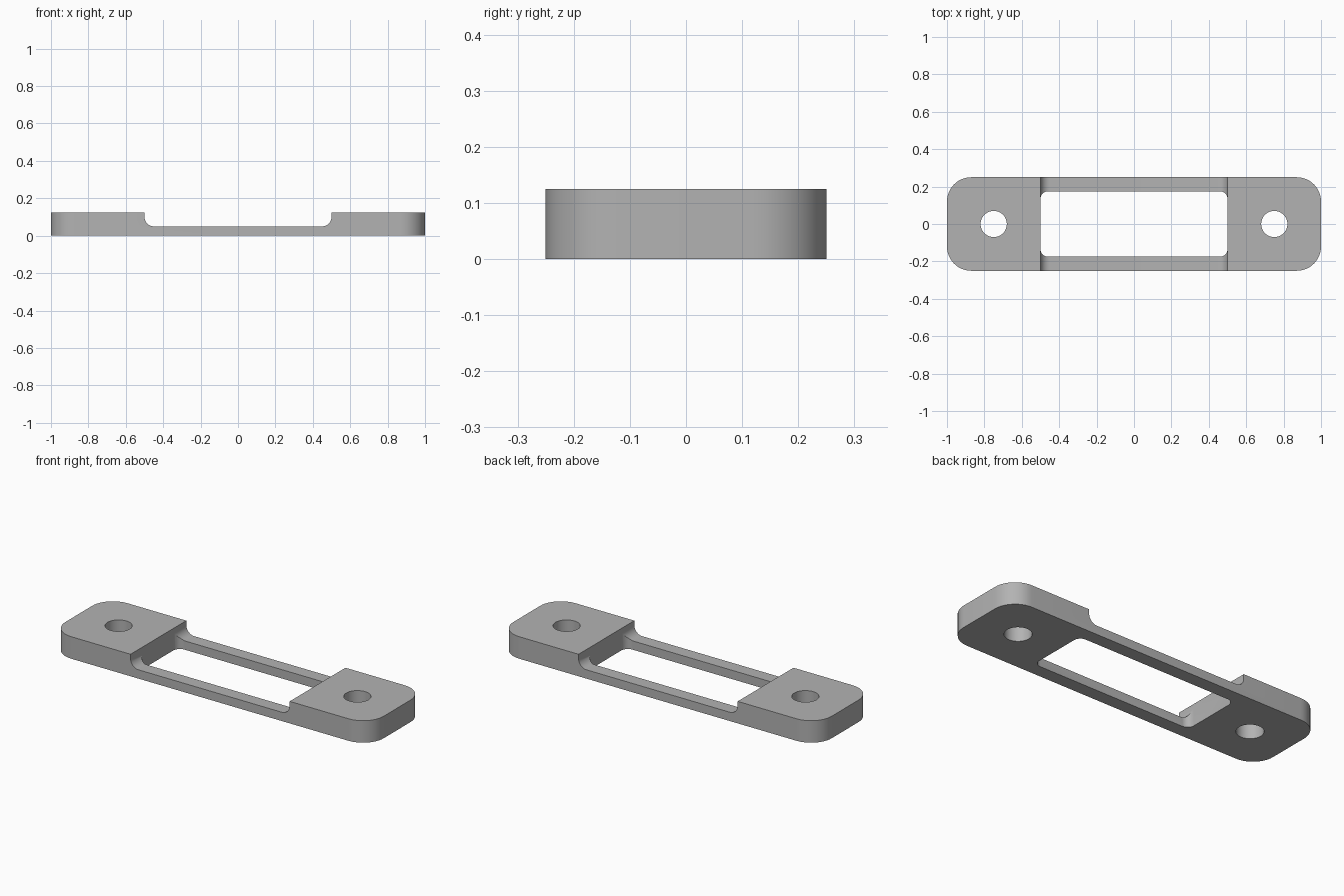
import bpy
import bmesh
from math import cos, sin, pi, radians
from mathutils import Matrix

cube = bpy.data.objects.get("Cube")
if cube:
    bpy.data.objects.remove(cube, do_unlink=True)

LENGTH, WIDTH, HEIGHT = 2.0, 0.5, 0.125
SPAN = 1.0          # length of the thin middle section
RAIL_TOP = 0.05     # height of the side rails

grey = bpy.data.materials.new("plain grey")
grey.use_nodes = True
colour = (0.45, 0.45, 0.45, 1)
grey.diffuse_color = colour
grey.node_tree.nodes["Principled BSDF"].inputs["Base Color"].default_value = colour


def rounded_outline(width, depth, radius, steps):
    """Counter-clockwise rectangle with arcs at its corners."""
    points = []
    for i, (sx, sy) in enumerate([(1, 1), (-1, 1), (-1, -1), (1, -1)]):
        cx, cy = sx * (width / 2 - radius), sy * (depth / 2 - radius)
        for k in range(steps + 1):
            a = pi / 2 * (i + k / steps)
            points.append((cx + radius * cos(a), cy + radius * sin(a)))
    return points


def prism(name, outline, low, high, matrix=Matrix()):
    """Extrude an outline along z, then place it with a matrix."""
    bm = bmesh.new()
    face = bm.faces.new([bm.verts.new((x, y, low)) for x, y in outline])
    top = bmesh.ops.extrude_face_region(bm, geom=[face])["geom"]
    verts = [v for v in top if isinstance(v, bmesh.types.BMVert)]
    bmesh.ops.translate(bm, verts=verts, vec=(0, 0, high - low))
    bmesh.ops.transform(bm, matrix=matrix, verts=bm.verts)
    bmesh.ops.recalc_face_normals(bm, faces=bm.faces)
    mesh = bpy.data.meshes.new(name)
    bm.to_mesh(mesh)
    bm.free()
    mesh.materials.append(grey)
    obj = bpy.data.objects.new(name, mesh)
    bpy.context.collection.objects.link(obj)
    return obj


def cut(target, cutter):
    """Subtract the cutter, apply the result and discard the cutter."""
    cutter.hide_render = True
    mod = target.modifiers.new("cut", 'BOOLEAN')
    mod.operation, mod.solver, mod.object = 'DIFFERENCE', 'EXACT', cutter
    bpy.context.view_layer.objects.active = target
    bpy.ops.object.modifier_apply(modifier=mod.name)
    bpy.data.objects.remove(cutter, do_unlink=True)


# Plate with rounded ends
plate = prism("mounting_plate", rounded_outline(LENGTH, WIDTH, 0.13, 12), 0, HEIGHT)

# Step across the middle, with a fillet at each end of its floor
depth = 0.4
recess_matrix = Matrix.Translation((0, 0, RAIL_TOP + depth / 2)) @ Matrix.Rotation(pi / 2, 4, 'X')
cut(plate, prism("recess_cutter", rounded_outline(SPAN, depth, 0.05, 10), -0.5, 0.5, recess_matrix))

# Window between the side rails
cut(plate, prism("window_cutter", rounded_outline(SPAN, 0.35, 0.04, 8), -0.1, 0.3))

# Screw hole in each end block
for side in (-1, 1):
    circle = [(side * 0.75 + 0.07 * cos(2 * pi * k / 48), 0.07 * sin(2 * pi * k / 48))
              for k in range(48)]
    cut(plate, prism("hole_cutter", circle, -0.1, 0.3))

# Smooth the rounded walls and keep the edges sharp
bpy.ops.object.select_all(action='DESELECT')
plate.select_set(True)
bpy.context.view_layer.objects.active = plate
bpy.ops.object.shade_smooth_by_angle(angle=radians(30))
